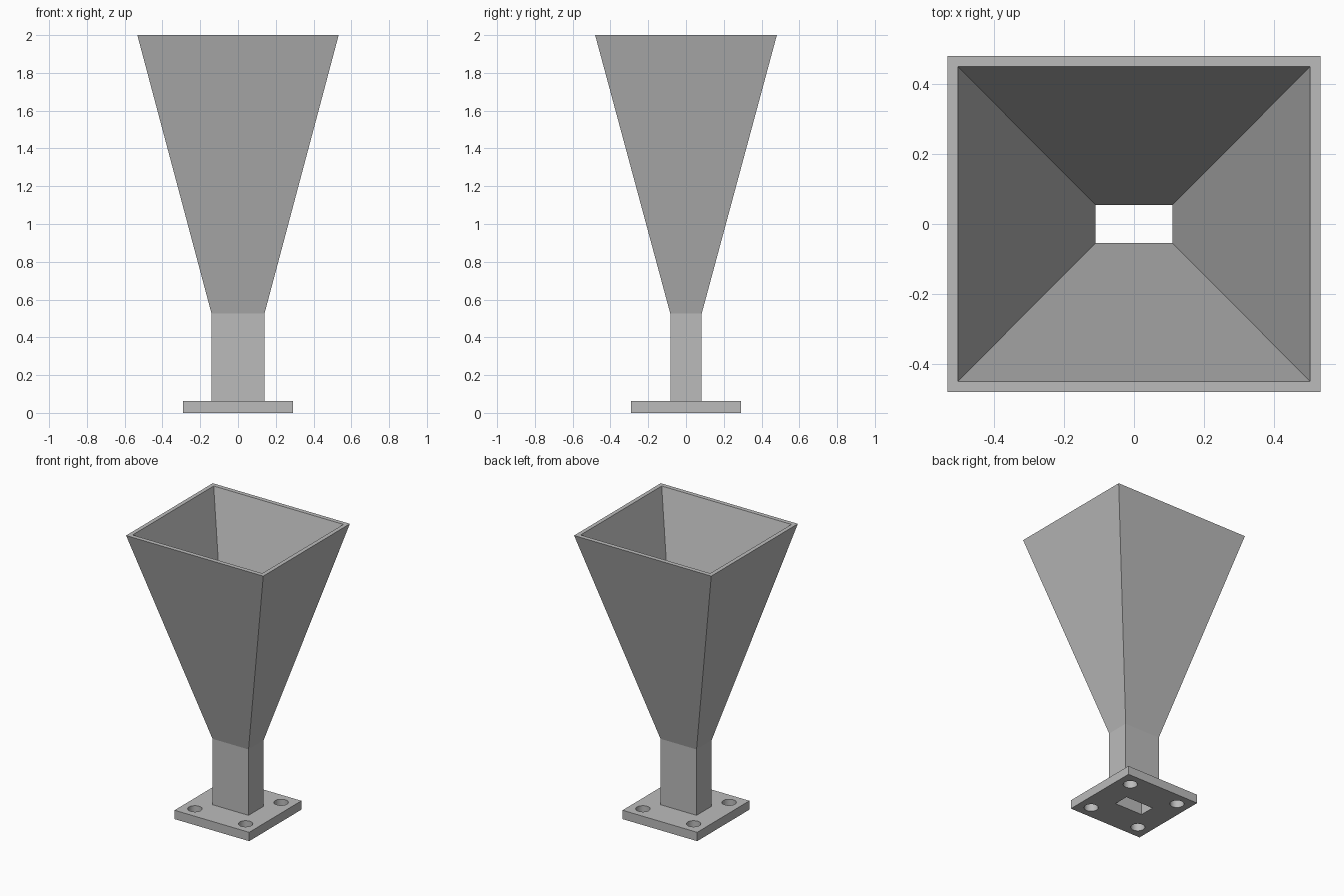
import bpy, bmesh

cube = bpy.data.objects.get("Cube")
if cube:
    bpy.data.objects.remove(cube, do_unlink=True)

FLANGE_TOP, THROAT, MOUTH = 0.062, 0.525, 2.0
FLANGE_HALF, BOLT, BOLT_RADIUS = 0.29, 0.197, 0.046

metal = bpy.data.materials.new("grey metal")
metal.use_nodes = True
metal.diffuse_color = (0.5, 0.5, 0.5, 1)
metal.node_tree.nodes["Principled BSDF"].inputs["Base Color"].default_value = (0.5, 0.5, 0.5, 1)


def make_object(name, bm):
    bmesh.ops.recalc_face_normals(bm, faces=bm.faces)
    mesh = bpy.data.meshes.new(name)
    bm.to_mesh(mesh)
    bm.free()
    mesh.materials.append(metal)
    obj = bpy.data.objects.new(name, mesh)
    bpy.context.collection.objects.link(obj)
    return obj


def rectangular_shell(name, sections):
    """Join rectangles given as (half x, half y, z) in order, into a hollow shell."""
    bm = bmesh.new()
    rings = [[bm.verts.new((sx * x, sy * y, z))
              for sx, sy in ((-1, -1), (1, -1), (1, 1), (-1, 1))]
             for x, y, z in sections]
    for a, b in zip(rings, rings[1:] + rings[:1]):
        for i in range(4):
            j = (i + 1) % 4
            bm.faces.new((a[i], a[j], b[j], b[i]))
    return make_object(name, bm)


# Straight feed tube and flared horn, with their inner walls
OUTER, INNER = (0.14, 0.083), (0.11, 0.055)
rectangular_shell("feed_tube_and_horn", [
    (*OUTER, FLANGE_TOP), (*OUTER, THROAT), (0.533, 0.481, MOUTH),
    (0.504, 0.45, MOUTH), (*INNER, THROAT), (*INNER, FLANGE_TOP)])

# Square mounting flange with a rectangular opening
flange = rectangular_shell("mounting_flange", [
    (FLANGE_HALF, FLANGE_HALF, 0), (FLANGE_HALF, FLANGE_HALF, FLANGE_TOP),
    (*INNER, FLANGE_TOP), (*INNER, 0)])

# Four bolt holes cut through the flange
bm = bmesh.new()
for sx in (-1, 1):
    for sy in (-1, 1):
        made = bmesh.ops.create_cone(bm, cap_ends=True, segments=40, depth=0.3,
                                     radius1=BOLT_RADIUS, radius2=BOLT_RADIUS)
        bmesh.ops.translate(bm, verts=made["verts"], vec=(sx * BOLT, sy * BOLT, 0))
cutter = make_object("bolt_hole_cutter", bm)
cutter.hide_render = True
cutter.hide_set(True)
holes = flange.modifiers.new("bolt holes", "BOOLEAN")
holes.operation = "DIFFERENCE"
holes.solver = "EXACT"
holes.object = cutter

# Smooth the round hole walls, keep all edges sharp
bpy.context.view_layer.objects.active = flange
flange.select_set(True)
bpy.ops.object.modifier_apply(modifier=holes.name)
bpy.ops.object.shade_smooth_by_angle()
bpy.data.objects.remove(cutter, do_unlink=True)
